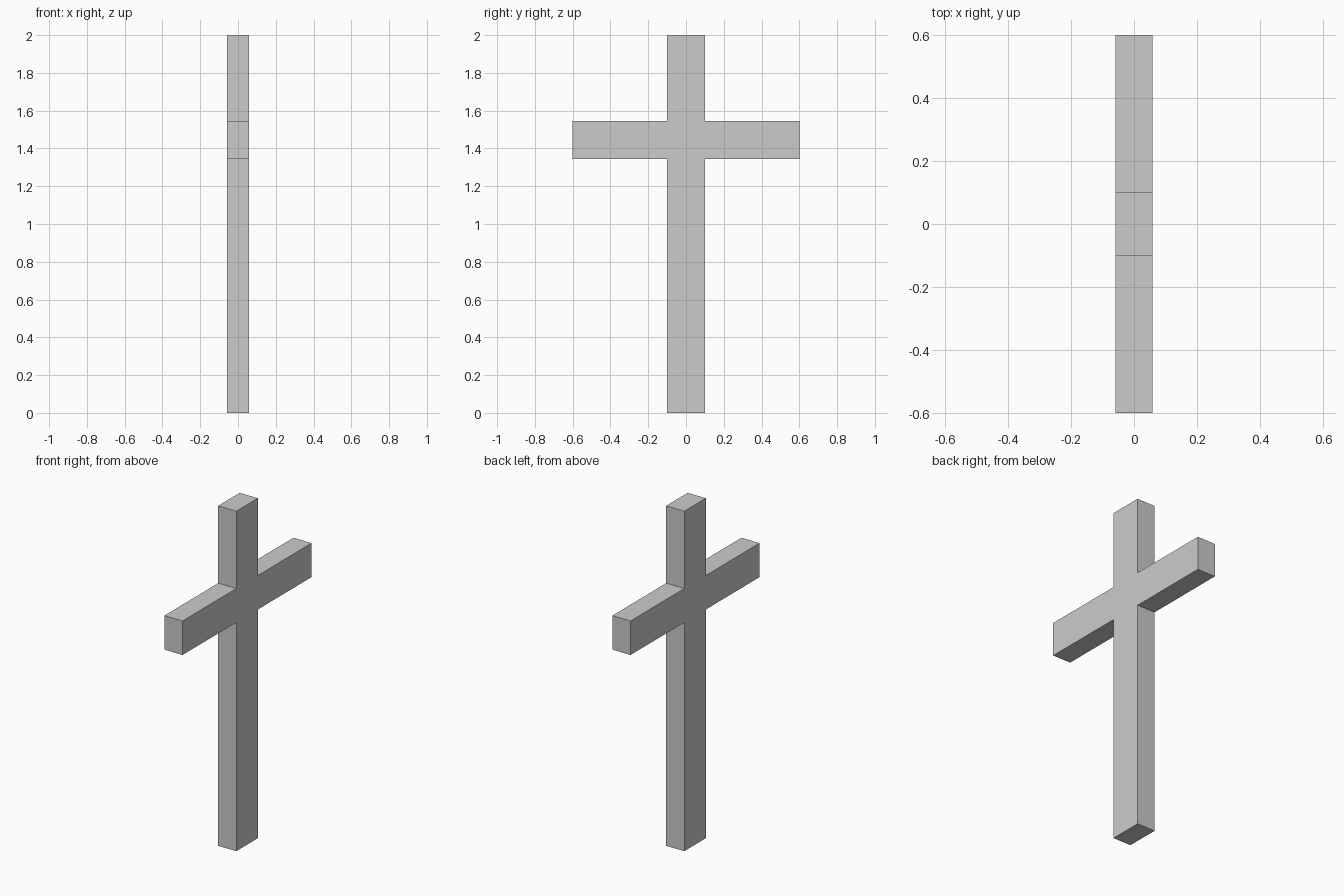
import bpy
import bmesh

if "Cube" in bpy.data.objects:
    bpy.data.objects.remove(bpy.data.objects["Cube"])

HALF_DEPTH = 0.059        # half thickness along x
POST, ARM = 0.1, 0.6      # half widths along y
LOW, HIGH, TOP = 1.345, 1.545, 2.0

# Right half of the cross outline (y, z), mirrored to close the profile
half = [(POST, 0), (POST, LOW), (ARM, LOW), (ARM, HIGH), (POST, HIGH), (POST, TOP)]
outline = half + [(-y, z) for y, z in reversed(half)]

# Extrude the outline through the thickness
bm = bmesh.new()
face = bm.faces.new([bm.verts.new((-HALF_DEPTH, y, z)) for y, z in outline])
result = bmesh.ops.extrude_face_region(bm, geom=[face], use_keep_orig=True)
moved = [g for g in result["geom"] if isinstance(g, bmesh.types.BMVert)]
bmesh.ops.translate(bm, verts=moved, vec=(2 * HALF_DEPTH, 0, 0))
bmesh.ops.recalc_face_normals(bm, faces=bm.faces)

mesh = bpy.data.meshes.new("cross")
bm.to_mesh(mesh)
bm.free()
bpy.context.collection.objects.link(bpy.data.objects.new("cross", mesh))
